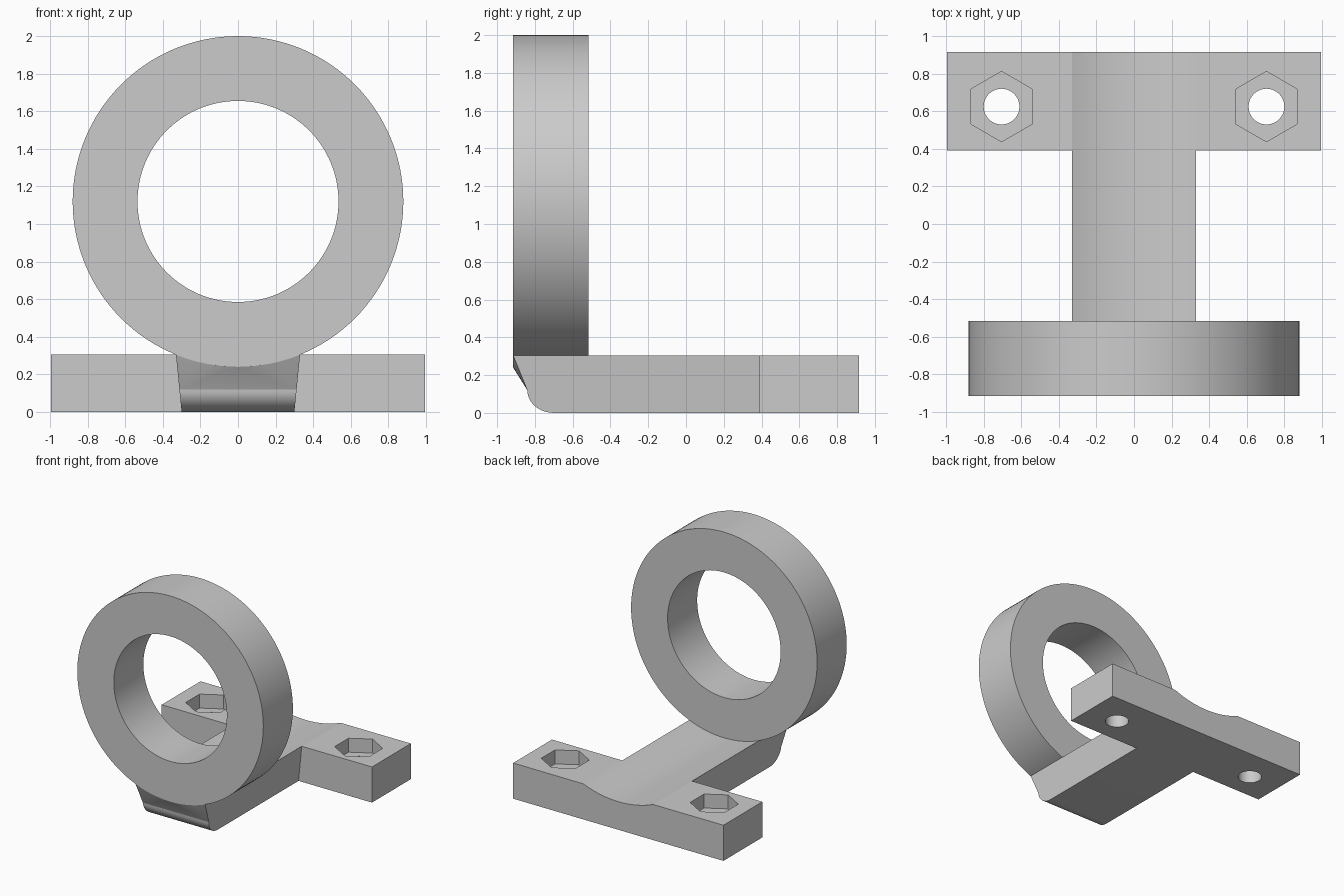
import bpy
import bmesh
from math import sin, cos, asin, pi, radians

if "Cube" in bpy.data.objects:
    bpy.data.objects.remove(bpy.data.objects["Cube"])

RING_Z, RING_R, HOLE_R = 1.12, 0.88, 0.535
FRONT, RING_BACK = -0.915, -0.515
BAR_FRONT, BAR_BACK, BAR_X, BAR_TOP = 0.39, 0.915, 0.995, 0.305
STEM_X = 0.33

grey = bpy.data.materials.new("plain grey")
grey.use_nodes = True
grey.diffuse_color = (0.6, 0.6, 0.6, 1)
grey.node_tree.nodes["Principled BSDF"].inputs["Base Color"].default_value = (0.6, 0.6, 0.6, 1)


def make_object(name, bm):
    bmesh.ops.recalc_face_normals(bm, faces=bm.faces)
    mesh = bpy.data.meshes.new(name)
    bm.to_mesh(mesh)
    bm.free()
    obj = bpy.data.objects.new(name, mesh)
    mesh.materials.append(grey)
    bpy.context.collection.objects.link(obj)
    return obj


def select_only(obj):
    bpy.ops.object.select_all(action="DESELECT")
    obj.select_set(True)
    bpy.context.view_layer.objects.active = obj


def smooth(obj):
    select_only(obj)
    bpy.ops.object.shade_smooth_by_angle(angle=radians(20))


def seat_arc(steps=16):
    """Points (x, z) of the concave channel that continues the ring's curve."""
    half = asin(STEM_X / RING_R)
    angles = [half * (2 * i / steps - 1) for i in range(steps + 1)]
    return [(RING_R * sin(a), RING_Z - RING_R * cos(a)) for a in angles]


# Upright ring
bm = bmesh.new()
count = 128
loops = []
for r, y in ((RING_R, FRONT), (RING_R, RING_BACK), (HOLE_R, RING_BACK), (HOLE_R, FRONT)):
    loops.append([bm.verts.new((r * sin(2 * pi * i / count), y, RING_Z - r * cos(2 * pi * i / count)))
                  for i in range(count)])
for k in range(4):
    a, b = loops[k], loops[(k + 1) % 4]
    for i in range(count):
        j = (i + 1) % count
        bm.faces.new((a[i], a[j], b[j], b[i]))
smooth(make_object("ring", bm))

# Tapered stem with a rounded lower nose and a channel on top
bm = bmesh.new()
nose = [(-0.70 - 0.14 * sin(t), 0.12 * (1 - cos(t))) for t in [pi / 2 * i / 10 for i in range(11)]]
rail = [(BAR_FRONT, 0)] + nose
left, right = [[bm.verts.new((s * (0.3 + 0.1 * z), y, z)) for y, z in rail] for s in (1, -1)]
front_arc, back_arc = [[bm.verts.new((x, y, z)) for x, z in seat_arc()] for y in (FRONT, BAR_FRONT)]
for i in range(len(rail) - 1):
    bm.faces.new((left[i], left[i + 1], right[i + 1], right[i]))
middle = len(front_arc) // 2
for i in range(len(front_arc) - 1):
    bm.faces.new((front_arc[i], front_arc[i + 1], back_arc[i + 1], back_arc[i]))
    corner = right[-1] if i < middle else left[-1]
    bm.faces.new((front_arc[i], front_arc[i + 1], corner))
bm.faces.new((left[-1], right[-1], front_arc[middle]))
bm.faces.new(left + [front_arc[-1], back_arc[-1]])
bm.faces.new(right + [front_arc[0], back_arc[0]])
bm.faces.new([left[0], right[0]] + back_arc)
smooth(make_object("stem", bm))

# Cross bar, its top dipped where the channel runs through
bm = bmesh.new()
outline = [(BAR_X, 0), (-BAR_X, 0), (-BAR_X, BAR_TOP)] + seat_arc() + [(BAR_X, BAR_TOP)]
face = bm.faces.new([bm.verts.new((x, BAR_FRONT, z)) for x, z in outline])
grown = bmesh.ops.extrude_face_region(bm, geom=[face])["geom"]
bmesh.ops.translate(bm, vec=(0, BAR_BACK - BAR_FRONT, 0),
                    verts=[v for v in grown if isinstance(v, bmesh.types.BMVert)])
bar = make_object("cross_bar", bm)


# Bolt holes with hexagonal nut pockets
def cut(sides, radius, bottom, top, x):
    bpy.ops.mesh.primitive_cylinder_add(vertices=sides, radius=radius, depth=top - bottom,
                                        location=(x, 0.625, (bottom + top) / 2))
    cutter = bpy.context.object
    cutter.hide_render = True
    mod = bar.modifiers.new("cut", "BOOLEAN")
    mod.operation, mod.solver, mod.object = "DIFFERENCE", "EXACT", cutter
    select_only(bar)
    bpy.ops.object.modifier_apply(modifier=mod.name)
    bpy.data.objects.remove(cutter)


for x in (-0.705, 0.705):
    cut(6, 0.187, 0.185, 0.5, x)
    cut(48, 0.095, -0.2, 0.5, x)
smooth(bar)
